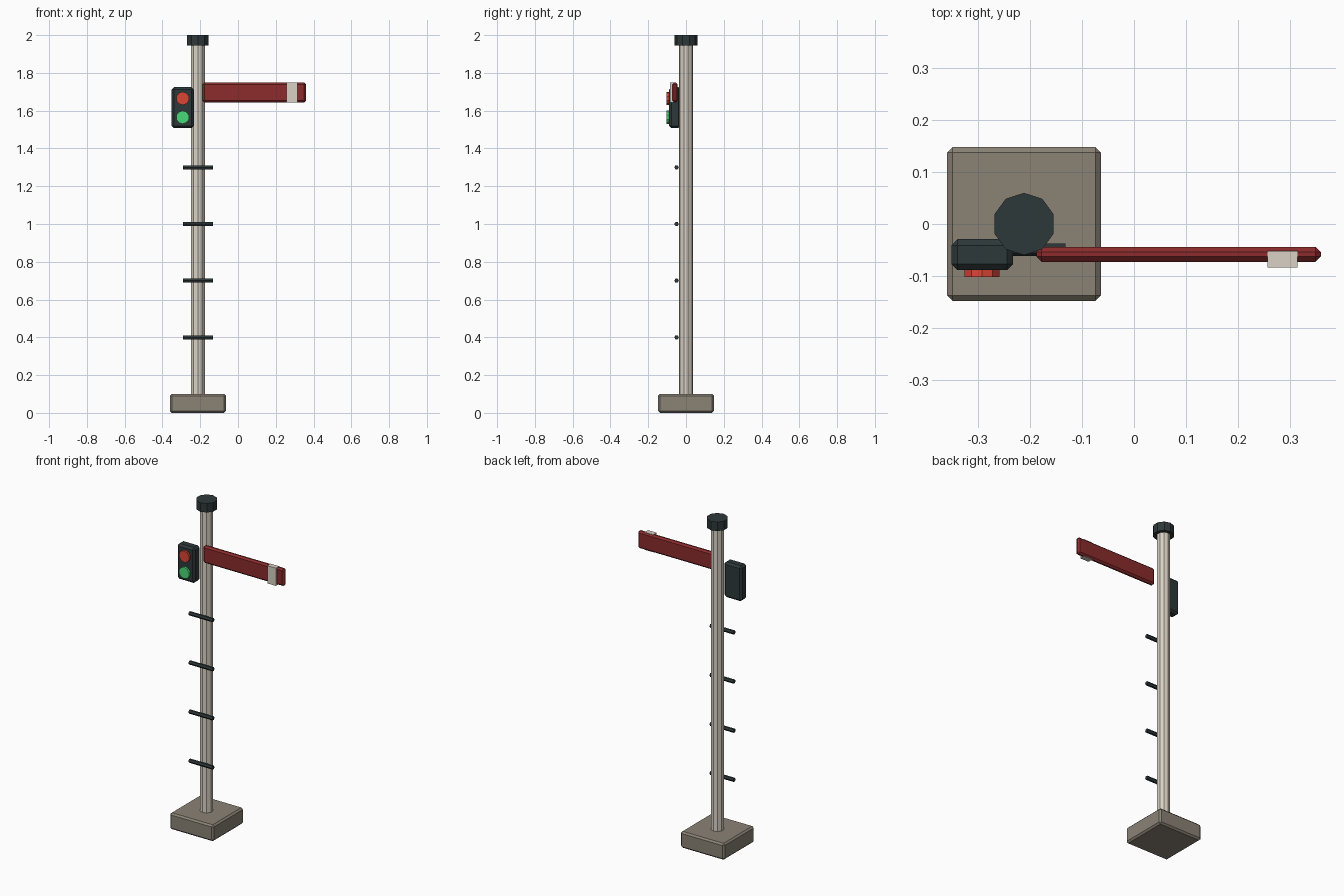
import bpy
from math import pi

if "Cube" in bpy.data.objects:
    bpy.data.objects.remove(bpy.data.objects["Cube"])


def srgb(r, g, b):
    lin = lambda c: c / 12.92 if c <= 0.04045 else ((c + 0.055) / 1.055) ** 2.4
    return (lin(r), lin(g), lin(b), 1)


def material(name, r, g, b):
    m = bpy.data.materials.new(name)
    m.diffuse_color = srgb(r, g, b)
    m.use_nodes = True
    m.node_tree.nodes["Principled BSDF"].inputs["Base Color"].default_value = m.diffuse_color
    return m


CREAM = material("cream_paint", 0.85, 0.82, 0.77)
STONE = material("stone_grey", 0.54, 0.51, 0.46)
DARK = material("dark_iron", 0.18, 0.22, 0.225)
ARM = material("arm_red", 0.55, 0.17, 0.175)
RED = material("lamp_red", 0.86, 0.27, 0.21)
GREEN = material("lamp_green", 0.29, 0.85, 0.47)

POLE_X = -0.212


def finish(name, mat):
    o = bpy.context.object
    o.name = name
    o.data.materials.append(mat)
    return o


def box(name, x, y, z, mat, bevel=0.0):
    """Box from (min, max) ranges with an optional single chamfer."""
    bpy.ops.mesh.primitive_cube_add(size=1, location=[sum(r) / 2 for r in (x, y, z)])
    o = finish(name, mat)
    o.scale = [r[1] - r[0] for r in (x, y, z)]
    bpy.ops.object.transform_apply(location=False, rotation=False, scale=True)
    if bevel:
        m = o.modifiers.new("chamfer", "BEVEL")
        m.width = bevel
        m.segments = 1
    return o


def rod(name, loc, radius, length, mat, sides=10, rot=(0, 0, 0)):
    bpy.ops.mesh.primitive_cylinder_add(vertices=sides, radius=radius, depth=length,
                                        location=loc, rotation=rot)
    return finish(name, mat)


# Base block, pole and cap
box("base", (POLE_X - 0.148, POLE_X + 0.148), (-0.148, 0.148), (0, 0.1), STONE, 0.01)
rod("pole", (POLE_X, 0, 1.01), 0.038, 1.9, CREAM)
rod("pole_cap", (POLE_X, 0, 1.9725), 0.06, 0.055, DARK)

# Climbing rungs on the front of the pole
for i in range(4):
    rod(f"rung_{i + 1}", (POLE_X, -0.05, 0.4 + 0.3 * i), 0.012, 0.16, DARK, 6, (0, pi / 2, 0))

# Signal arm with pale stripe
box("signal_arm", (-0.188, 0.36), (-0.073, -0.044), (1.643, 1.749), ARM, 0.01)
box("arm_stripe", (0.257, 0.315), (-0.084, -0.052), (1.642, 1.75), CREAM)

# Lamp housing with two lenses
box("lamp_housing", (-0.352, -0.233), (-0.089, -0.029), (1.508, 1.724), DARK, 0.012)
for name, z, mat in (("red_lens", 1.665, RED), ("green_lens", 1.565, GREEN)):
    rod(name, (-0.293, -0.092, z), 0.035, 0.02, mat, 10, (pi / 2, 0, 0))
